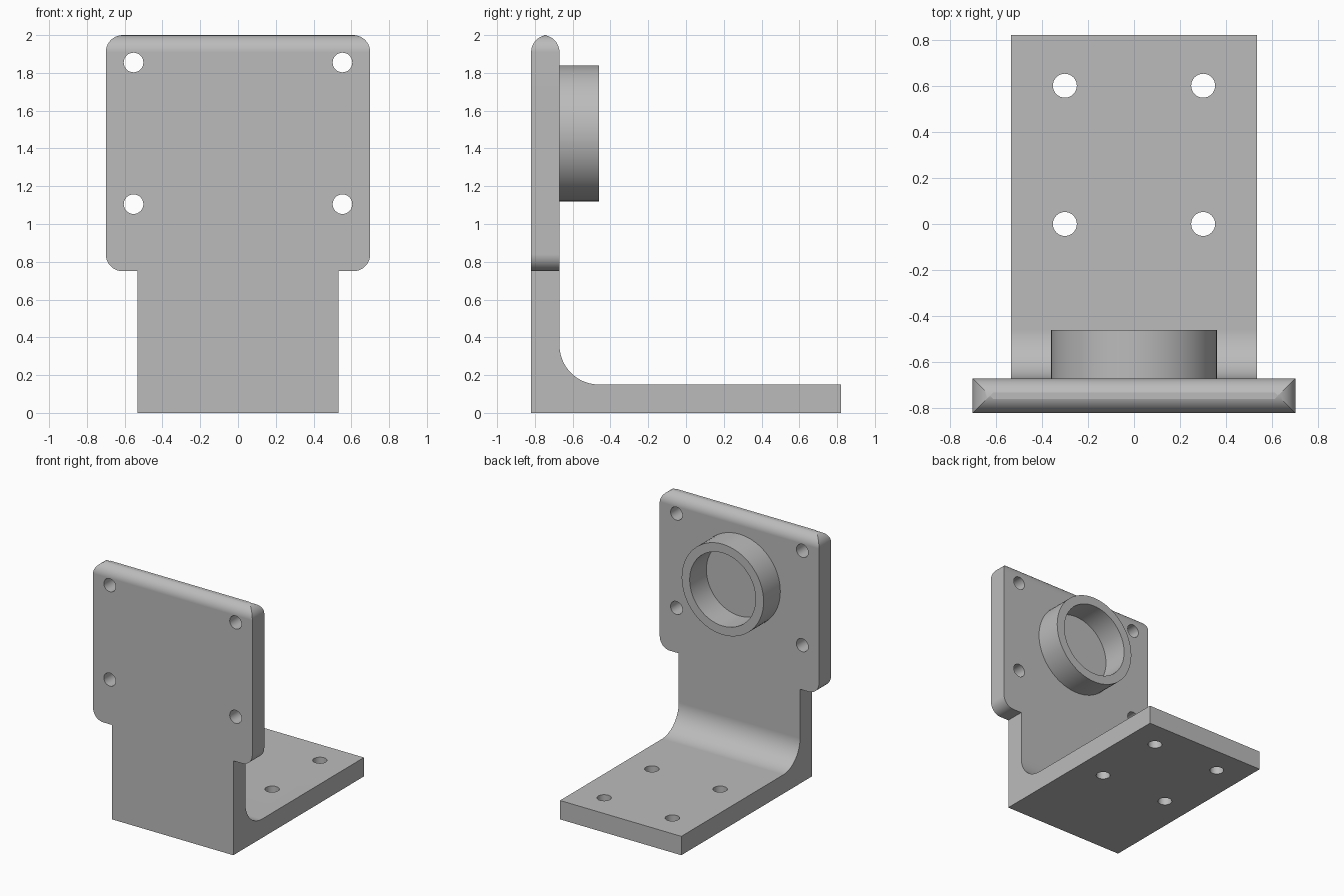
import bpy
import bmesh
from math import pi, sin, cos
from mathutils import Matrix, Vector

cube = bpy.data.objects.get("Cube")
if cube:
    bpy.data.objects.remove(cube, do_unlink=True)

# Main dimensions
PLATE_HALF, NECK_HALF = 0.70, 0.533
FRONT, BACK, END = -0.82, -0.67, 0.82
SHOULDER, TOP, FLOOR = 0.75, 2.0, 0.15
FILLET, CORNER, HOLE = 0.21, 0.09, 0.052
BORE_Z = 1.48

grey = bpy.data.materials.new("plain grey")
grey.use_nodes = True
colour = (0.5, 0.5, 0.5, 1)
grey.diffuse_color = colour
grey.node_tree.nodes["Principled BSDF"].inputs["Base Color"].default_value = colour


def to_object(name, bm):
    bmesh.ops.recalc_face_normals(bm, faces=bm.faces)
    mesh = bpy.data.meshes.new(name)
    bm.to_mesh(mesh)
    bm.free()
    mesh.materials.append(grey)
    obj = bpy.data.objects.new(name, mesh)
    bpy.context.collection.objects.link(obj)
    return obj


def activate(obj):
    bpy.ops.object.select_all(action='DESELECT')
    obj.select_set(True)
    bpy.context.view_layer.objects.active = obj


def add_box(bm, low, high):
    low, high = Vector(low), Vector(high)
    size = Matrix.Diagonal((*(high - low), 1))
    bmesh.ops.create_cube(bm, size=1, matrix=Matrix.Translation((low + high) / 2) @ size)


def add_rod(bm, centre, radius, depth, along_y, segments=32):
    turn = Matrix.Rotation(pi / 2 if along_y else 0, 4, 'X')
    bmesh.ops.create_cone(bm, cap_ends=True, segments=segments, radius1=radius,
                          radius2=radius, depth=depth,
                          matrix=Matrix.Translation(centre) @ turn)


def cut(obj, bm):
    cutter = to_object("cutter", bm)
    cutter.hide_render = True
    activate(obj)
    mod = obj.modifiers.new("cut", 'BOOLEAN')
    mod.operation, mod.solver, mod.object = 'DIFFERENCE', 'EXACT', cutter
    bpy.ops.object.modifier_apply(modifier=mod.name)
    bpy.data.objects.remove(cutter, do_unlink=True)


def finish(obj):
    activate(obj)
    bpy.ops.object.shade_smooth_by_angle(angle=pi / 6)
    mod = obj.modifiers.new("flat faces stay flat", 'WEIGHTED_NORMAL')
    mod.keep_sharp = True


# Bracket: filleted L profile extruded across x
steps = 20
profile = [(END, FLOOR), (END, 0), (FRONT, 0), (FRONT, TOP), (BACK, TOP)]
for i in range(steps + 1):
    a = pi + pi / 2 * i / steps
    profile.append((BACK + FILLET + FILLET * cos(a), FLOOR + FILLET + FILLET * sin(a)))
bm = bmesh.new()
side = bm.faces.new([bm.verts.new((-PLATE_HALF, y, z)) for y, z in profile])
swept = bmesh.ops.extrude_face_region(bm, geom=[side])["geom"]
bmesh.ops.translate(bm, vec=(2 * PLATE_HALF, 0, 0),
                    verts=[v for v in swept if isinstance(v, bmesh.types.BMVert)])
bracket = to_object("angle_bracket", bm)

# Narrow the neck and base below the shoulders
bm = bmesh.new()
for s in (-1, 1):
    xs = sorted((s * NECK_HALF, s * 1.0))
    add_box(bm, (xs[0], -1, -0.5), (xs[1], 1, SHOULDER))
cut(bracket, bm)

# Round the four corners of the upright plate
bm = bmesh.new()
bm.from_mesh(bracket.data)
corners = [e for e in bm.edges
           if all(abs(v.co.x) > PLATE_HALF - 0.01 for v in e.verts)
           and abs(e.verts[0].co.z - e.verts[1].co.z) < 0.01]
bmesh.ops.bevel(bm, geom=corners, offset=CORNER, segments=10,
                profile=0.5, affect='EDGES')
bm.to_mesh(bracket.data)
bm.free()

# Bolt holes through the plate and the base
bm = bmesh.new()
for s in (-1, 1):
    for z in (1.105, 1.855):
        add_rod(bm, (s * 0.553, (FRONT + BACK) / 2, z), HOLE, 0.4, True)
    for y in (0, 0.6):
        add_rod(bm, (s * 0.3, y, FLOOR / 2), HOLE, 0.4, False)
cut(bracket, bm)
finish(bracket)

# Round collar on the back of the plate
bm = bmesh.new()
add_rod(bm, (0, -0.57, BORE_Z), 0.36, 0.22, True, 64)
collar = to_object("collar", bm)
bm = bmesh.new()
add_rod(bm, (0, -0.57, BORE_Z), 0.29, 0.5, True, 64)
cut(collar, bm)
finish(collar)
